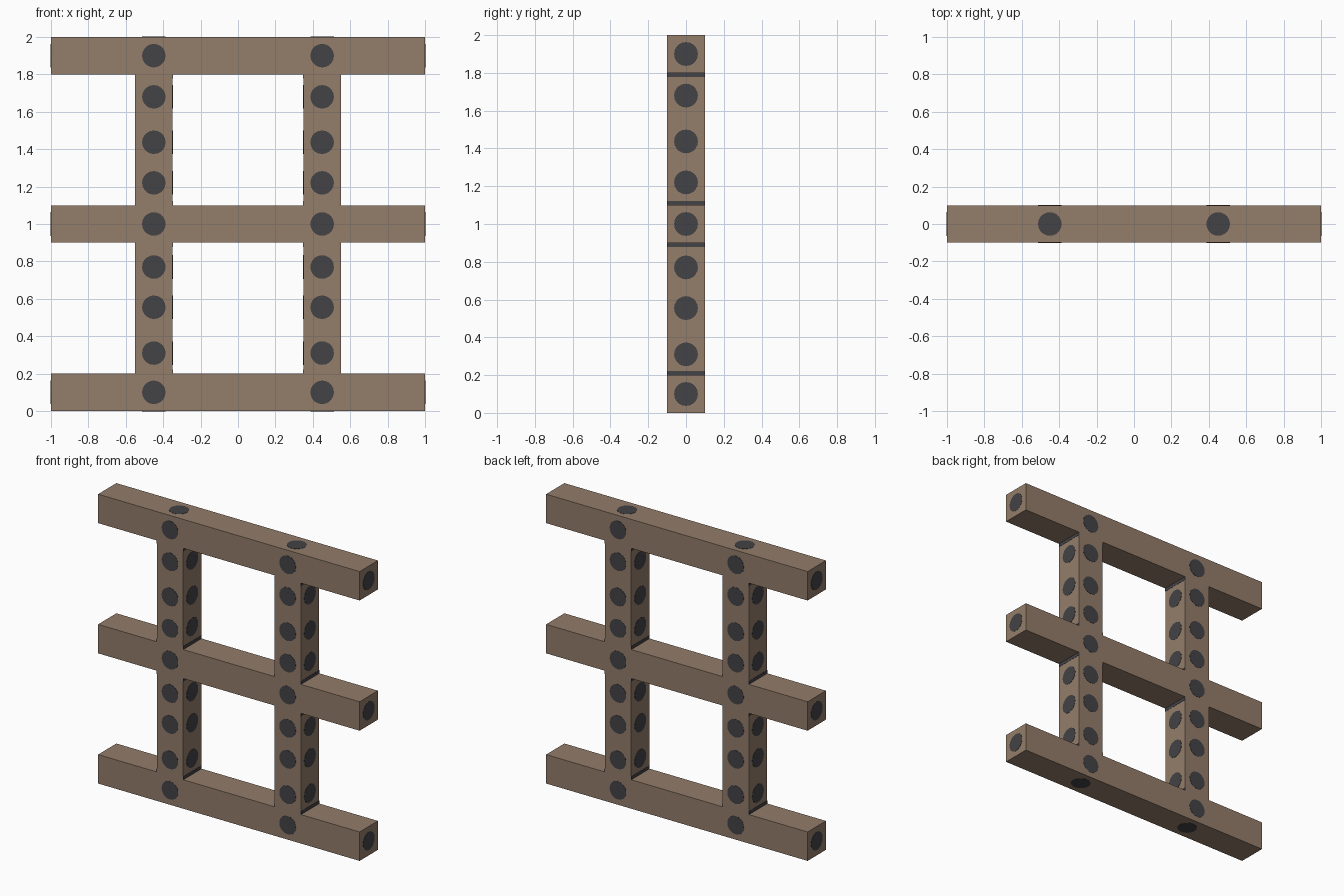
import bpy, bmesh, math
from mathutils import Matrix, Vector

if "Cube" in bpy.data.objects:
    bpy.data.objects.remove(bpy.data.objects["Cube"])


def material(name, rgb):
    m = bpy.data.materials.new(name)
    m.diffuse_color = (*rgb, 1.0)
    m.use_nodes = True
    m.node_tree.nodes["Principled BSDF"].inputs["Base Color"].default_value = m.diffuse_color
    return m


WOOD = material("brown wood", (0.292, 0.205, 0.144))
DARK = material("dark grey", (0.056, 0.056, 0.063))
HALF = 0.1          # half thickness of every beam
PROUD = 0.0015      # how far painted details stand off the surface
POST_X = (-0.45, 0.45)
POST_SPANS = ((0.2, 0.9), (1.1, 1.8))
RAIL_Z = (0.1, 1.0, 1.9)
STUD_Z = (0.31, 0.555, 0.77, 1.22, 1.437, 1.68)


def finish(bm, name, mat):
    mesh = bpy.data.meshes.new(name)
    bm.to_mesh(mesh)
    bm.free()
    mesh.materials.append(mat)
    ob = bpy.data.objects.new(name, mesh)
    bpy.context.collection.objects.link(ob)
    return ob


def add_box(bm, lo, hi):
    lo, hi = Vector(lo), Vector(hi)
    mat = Matrix.Translation((lo + hi) / 2) @ Matrix.Diagonal((*(hi - lo), 1))
    bmesh.ops.create_cube(bm, size=1, matrix=mat)


def add_stud(bm, pos, normal):
    # thin round plate lying on a beam face
    n = Vector(normal)
    rot = n.to_track_quat('Z', 'Y').to_matrix().to_4x4()
    bmesh.ops.create_cone(bm, cap_ends=True, segments=20, radius1=0.063,
                          radius2=0.063, depth=2 * PROUD,
                          matrix=Matrix.Translation(pos) @ rot)


# horizontal rails
for name, z in zip(("bottom_rail", "middle_rail", "top_rail"), RAIL_Z):
    bm = bmesh.new()
    add_box(bm, (-1, -HALF, z - HALF), (1, HALF, z + HALF))
    finish(bm, name, WOOD)

# upright posts between the rails
for side, x in zip(("left", "right"), POST_X):
    for level, (z0, z1) in zip(("lower", "upper"), POST_SPANS):
        bm = bmesh.new()
        add_box(bm, (x - HALF, -HALF, z0), (x + HALF, HALF, z1))
        finish(bm, f"{side}_{level}_post", WOOD)

# round studs
bm = bmesh.new()
for x in POST_X:
    for s in (-1, 1):
        for z in STUD_Z + RAIL_Z:                       # front and back
            add_stud(bm, (x, s * HALF, z), (0, s, 0))
        for z in STUD_Z:                                # post sides
            add_stud(bm, (x + s * HALF, 0, z), (s, 0, 0))
    add_stud(bm, (x, 0, 2), (0, 0, 1))                  # top
    add_stud(bm, (x, 0, 0), (0, 0, -1))                 # underside
for s in (-1, 1):
    for z in RAIL_Z:                                    # rail ends
        add_stud(bm, (s, 0, z), (s, 0, 0))
finish(bm, "studs", DARK)

# dark joint strips on the post sides next to each rail
bm = bmesh.new()
for x in POST_X:
    for s in (-1, 1):
        fx = x + s * HALF
        for z0, z1 in POST_SPANS:
            for za, zb in ((z0, z0 + 0.022), (z1 - 0.022, z1)):
                add_box(bm, (fx - PROUD, -HALF, za), (fx + PROUD, HALF, zb))
finish(bm, "joint_strips", DARK)
